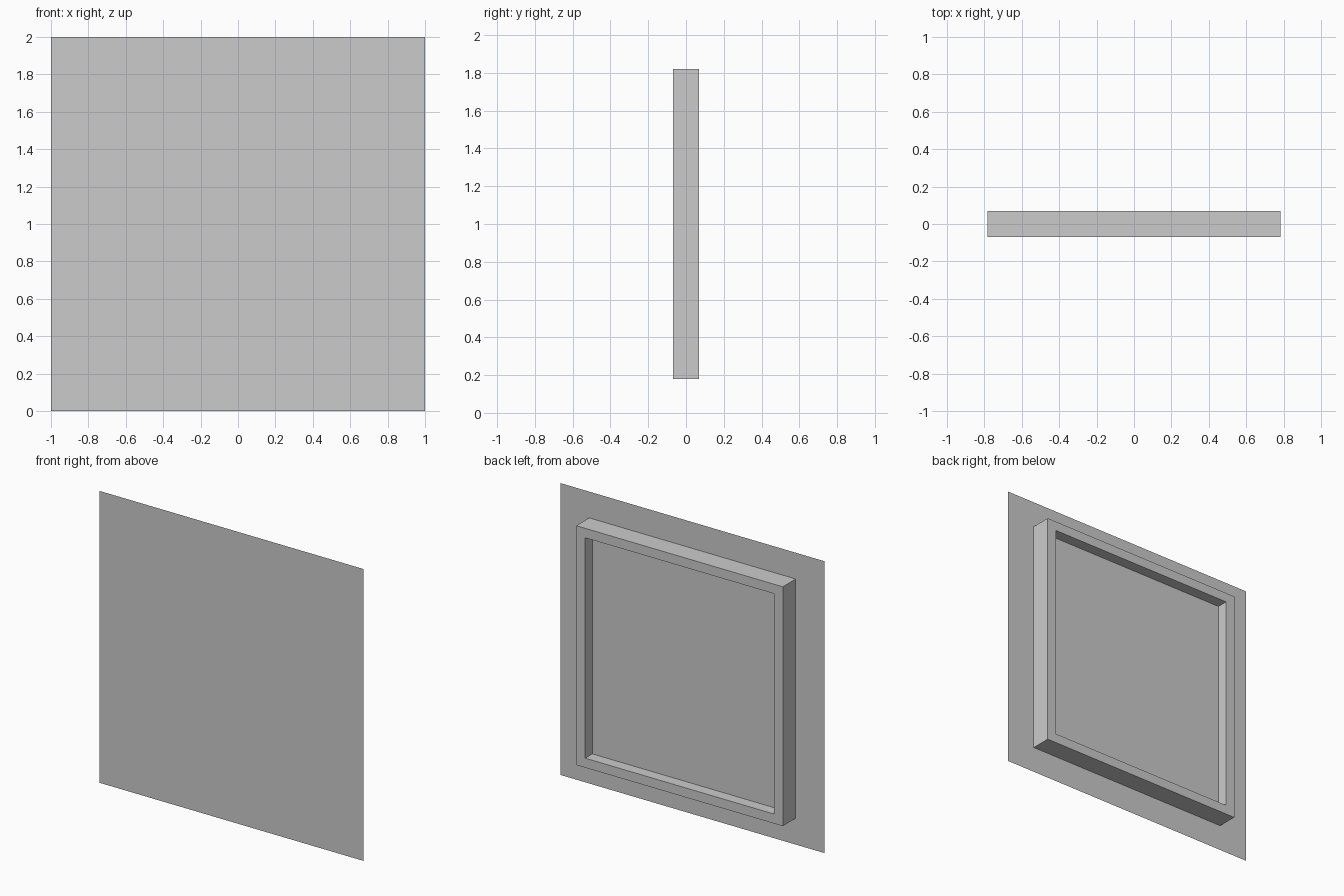
import bpy, bmesh

if "Cube" in bpy.data.objects:
    bpy.data.objects.remove(bpy.data.objects["Cube"])

BACK, FRONT = 0.07, -0.07


def rect(bm, half_x, half_z, y):
    """Ring of four corners around the panel centre (z = 1)."""
    return [bm.verts.new((sx * half_x, y, 1 + sz * half_z))
            for sx, sz in ((-1, -1), (1, -1), (1, 1), (-1, 1))]


def bridge(bm, a, b):
    for i in range(4):
        j = (i + 1) % 4
        bm.faces.new((a[i], a[j], b[j], b[i]))


def finish(bm, name):
    mesh = bpy.data.meshes.new(name)
    bm.to_mesh(mesh)
    bm.free()
    bpy.context.collection.objects.link(bpy.data.objects.new(name, mesh))


# Thin front sheet, facing -y
bm = bmesh.new()
bm.faces.new(rect(bm, 1.0, 1.0, FRONT))
finish(bm, "front_sheet")

# Raised rim behind the sheet with a recessed floor, open where it meets the sheet
bm = bmesh.new()
rings = [rect(bm, *r) for r in ((0.783, 0.82, FRONT),    # outer wall base
                                (0.783, 0.82, BACK),     # outer wall edge
                                (0.715, 0.755, BACK),    # inner lip
                                (0.715, 0.755, -0.007))]  # recess floor
for a, b in zip(rings, rings[1:]):
    bridge(bm, a, b)
bm.faces.new(rings[-1])
bm.normal_update()
bmesh.ops.recalc_face_normals(bm, faces=bm.faces)
# The floor must face backwards (+y)
bm.faces.ensure_lookup_table()
if bm.faces[-1].normal.y < 0:
    bmesh.ops.reverse_faces(bm, faces=bm.faces)
finish(bm, "back_tray")
